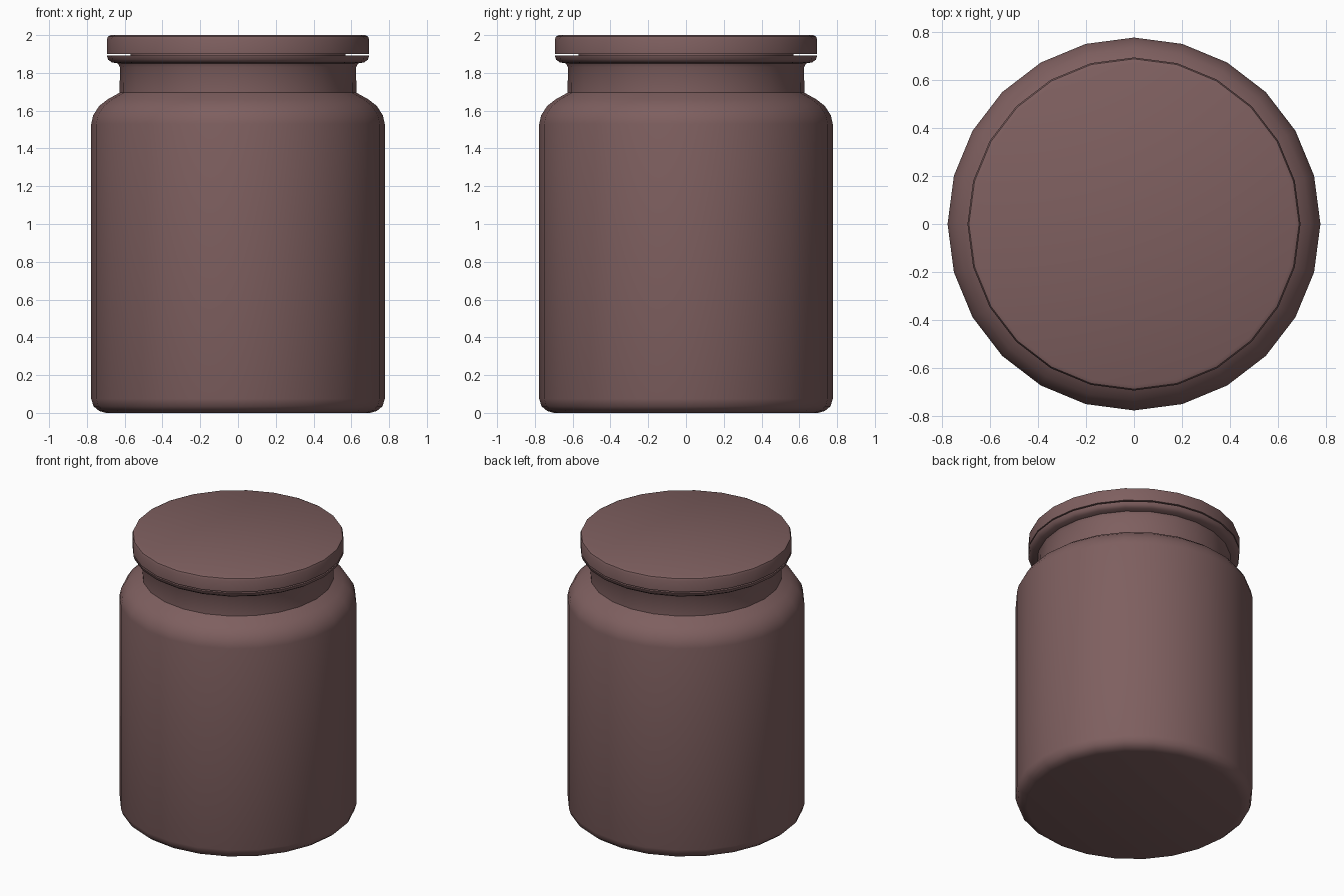
import bpy, bmesh, math

if "Cube" in bpy.data.objects:
    bpy.data.objects.remove(bpy.data.objects["Cube"])

SIDES = 24

mat = bpy.data.materials.new("brown_glaze")
mat.diffuse_color = (0.21, 0.115, 0.115, 1)
mat.use_nodes = True
mat.node_tree.nodes["Principled BSDF"].inputs["Base Color"].default_value = mat.diffuse_color


def lathe(name, profile):
    """Revolve an (r, z) profile about z; both ends sit on caps."""
    bm = bmesh.new()
    rings = []
    for r, z in profile:
        rings.append([bm.verts.new((r * math.cos(2 * math.pi * i / SIDES),
                                    r * math.sin(2 * math.pi * i / SIDES), z))
                      for i in range(SIDES)])
    for a, b in zip(rings, rings[1:]):
        for i in range(SIDES):
            j = (i + 1) % SIDES
            bm.faces.new((a[i], a[j], b[j], b[i]))
    bm.faces.new(rings[0][::-1])
    bm.faces.new(rings[-1])
    bmesh.ops.recalc_face_normals(bm, faces=bm.faces)
    mesh = bpy.data.meshes.new(name)
    bm.to_mesh(mesh)
    bm.free()
    mesh.materials.append(mat)
    obj = bpy.data.objects.new(name, mesh)
    bpy.context.collection.objects.link(obj)
    bpy.ops.object.select_all(action='DESELECT')
    obj.select_set(True)
    bpy.context.view_layer.objects.active = obj
    bpy.ops.object.shade_smooth_by_angle(angle=math.radians(40))
    return obj


# Hollow jar: base, wall, shoulder, neck, flared rim, then down the inside
lathe("jar_body", [
    (0.70, 0.0), (0.735, 0.01), (0.765, 0.035), (0.777, 0.075),
    (0.777, 1.53), (0.767, 1.575), (0.735, 1.625), (0.69, 1.66),
    (0.627, 1.695), (0.625, 1.83), (0.635, 1.85), (0.668, 1.856),
    (0.688, 1.87), (0.694, 1.891), (0.575, 1.891),
    (0.575, 1.69), (0.69, 1.60), (0.725, 1.52), (0.725, 0.09), (0.67, 0.05)])

# Lid: plug inside the neck and overhanging disc with a rounded top edge
lathe("lid", [
    (0.57, 1.80), (0.57, 1.90), (0.694, 1.90), (0.694, 1.978),
    (0.688, 1.993), (0.672, 2.0)])
